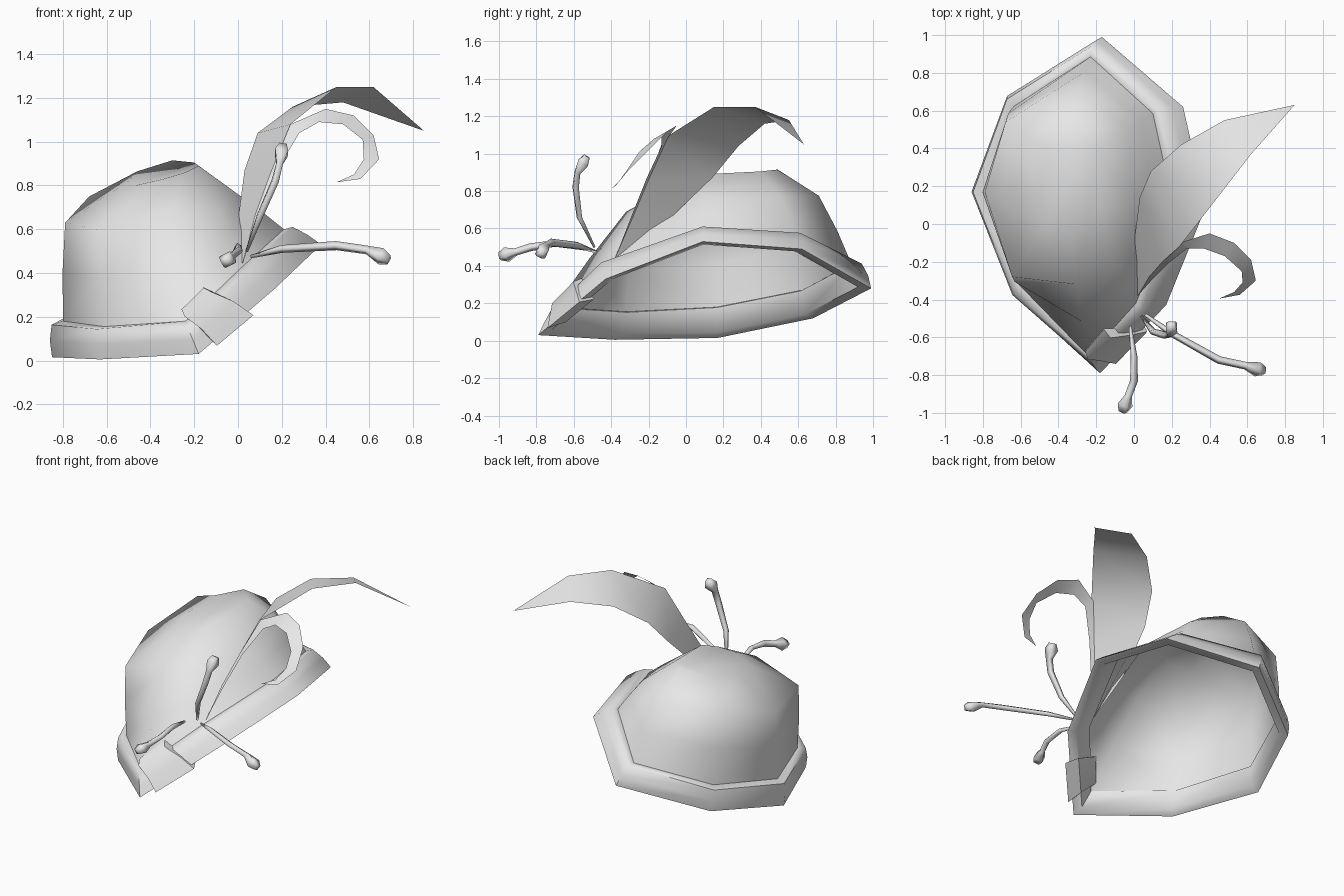
import bpy, math
from mathutils import Vector as V

cube = bpy.data.objects.get("Cube")
if cube:
    bpy.data.objects.remove(cube)

grey = bpy.data.materials.new("light_grey")
grey.use_nodes = True
grey.diffuse_color = (0.8, 0.8, 0.8, 1)
grey.node_tree.nodes["Principled BSDF"].inputs["Base Color"].default_value = grey.diffuse_color


def loft(name, rings, closed=True, cap_start=False, cap_end=False, loop=False, angle=60):
    """Skin a list of equal-length rings into one smooth mesh."""
    n = len(rings[0])
    verts = [p for ring in rings for p in ring]
    faces = []
    count = len(rings)
    for i in range(count if loop else count - 1):
        j = (i + 1) % count
        for k in range(n if closed else n - 1):
            m = (k + 1) % n
            faces.append((i * n + k, i * n + m, j * n + m, j * n + k))
    if cap_start:
        faces.append(tuple(range(n))[::-1])
    if cap_end:
        faces.append(tuple(range((count - 1) * n, count * n)))
    mesh = bpy.data.meshes.new(name)
    mesh.from_pydata(verts, [], faces)
    mesh.validate()
    mesh.materials.append(grey)
    obj = bpy.data.objects.new(name, mesh)
    bpy.context.collection.objects.link(obj)
    bpy.ops.object.select_all(action='DESELECT')
    obj.select_set(True)
    bpy.context.view_layer.objects.active = obj
    bpy.ops.object.shade_smooth_by_angle(angle=math.radians(angle))
    return obj


# Brim corners, counter-clockwise from the back: lower edge, upper edge, bulge
low = [V(p) for p in [(-.17, .99, .28), (-.66, .68, .12), (-.85, .17, .015), (-.63, -.38, .005),
                      (-.18, -.79, .03), (.17, -.43, .33), (.38, .09, .53), (.26, .62, .49)]]
top = [V(p) for p in [(-.23, .885, .41), (-.64, .62, .27), (-.8, .165, .18), (-.61, -.32, .155),
                      (-.24, -.7, .18), (.01, -.42, .42), (.21, .09, .6), (.1, .585, .57)]]
bulges = [.045, .045, .045, .045, .01, .035, .025, .03]
middle = sum(low, V()) / len(low)


def brim_section(b, t, bulge):
    """Rolled cross-section: bulging outside, flat inside."""
    out = b - middle
    up = (t - b).normalized()
    out = (out - up * out.dot(up)).normalized()
    inner = b.lerp(middle, .07) + up * .015
    return [b, b.lerp(t, .4) + out * bulge * .7, b.lerp(t, .82) + out * bulge,
            t, t - out * .01, inner]


sections = [brim_section(*corner) for corner in zip(low, top, bulges)]
loft("brim", sections, loop=True, angle=62)

# Crown: wall from the brim to a shoulder, then over the top
shoulder = [V(p) for p in [(-.29, .71, .775), (-.68, .54, .75), (-.79, .17, .63), (-.645, -.28, .6),
                           (-.3, -.32, .69), (-.08, -.24, .68), (0, .09, .76), (-.03, .5, .77)]]
crest = [V(p) for p in [(-.3, .49, .915), (-.46, .4, .865), (-.5, .17, .82), (-.47, 0, .8),
                        (-.34, -.05, .83), (-.24, 0, .86), (-.18, .09, .89), (-.2, .4, .905)]]
belly = [t.lerp(s, .5) + V((t.x - middle.x, t.y - middle.y, 0)) * .012
         for t, s in zip(top, shoulder)]
loft("crown", [top, belly, shoulder, crest], cap_end=True, angle=80)

# Sleeve wrapped round the brim near the front corner, its lower edge set back
set_back = [.12, .08, 0, 0, 0, .12]
wrap = []
for f in (.06, .5):
    ring = [a.lerp(b, f + s) for a, b, s in zip(sections[4], sections[5], set_back)]
    c = sum(ring, V()) / len(ring)
    wrap.append([c + (p - c) * 1.5 + V((-.01, 0, .015)) for p in ring])
loft("brim_sleeve", wrap, cap_start=True, cap_end=True, angle=50)

# Feathers: strips between two edge curves
base = (.02, -.38, .44)
tip = (.85, .63, 1.05)
loft("large_feather", [
    [base, (0, -.1, .64), (.03, .14, .87), (.09, .28, 1.04), (.25, .42, 1.16), (.48, .55, 1.18), tip],
    [base, (.08, -.28, .67), (.15, -.2, .86), (.24, -.12, 1.08), (.45, .15, 1.25), (.62, .37, 1.25), tip],
], closed=False)
curl = (.45, -.395, .815)
loft("curled_feather", [
    [base, (.08, -.28, .67), (.15, -.2, .86), (.24, -.1, 1.08), (.4, -.05, 1.15), (.53, -.1, 1.12),
     (.62, -.19, 1.03), (.645, -.3, .92), (.56, -.375, .83), curl],
    [base, (.1, -.29, .67), (.18, -.21, .87), (.28, -.13, 1.04), (.37, -.13, 1.09), (.48, -.17, 1.08),
     (.57, -.25, 1.01), (.575, -.31, .92), (.53, -.36, .85), curl],
], closed=False)


def stamen(name, path):
    """Four-sided stalk ending in a faceted bud."""
    pts = [V(p) for p in path]
    end = (pts[-1] - pts[-2]).normalized()
    pts[-1:] = [pts[-1] - end * .04, pts[-1]]
    radii = [.008, .018, .021, .021, .042, .024]
    rings = []
    for i, (p, r) in enumerate(zip(pts, radii)):
        d = (pts[min(i + 1, len(pts) - 1)] - pts[max(i - 1, 0)]).normalized()
        u = d.cross(V((.5, .6, .1))).normalized()
        w = d.cross(u)
        rings.append([p + (u * math.cos(a) + w * math.sin(a)) * r
                      for a in [k * math.tau / 4 for k in range(4)]])
    loft(name, rings, cap_start=True, cap_end=True, angle=95)


stamen("left_stamen", [(.06, -.48, .475), (.2, -.58, .51), (.45, -.72, .525), (.59, -.75, .505), (.69, -.78, .46)])
stamen("upright_stamen", [(.04, -.49, .5), (.1, -.57, .66), (.17, -.59, .82), (.19, -.58, .9), (.205, -.53, .985)])
stamen("front_stamen", [(-.02, -.54, .49), (0, -.7, .52), (0, -.83, .5), (-.03, -.91, .475), (-.06, -.995, .45)])
